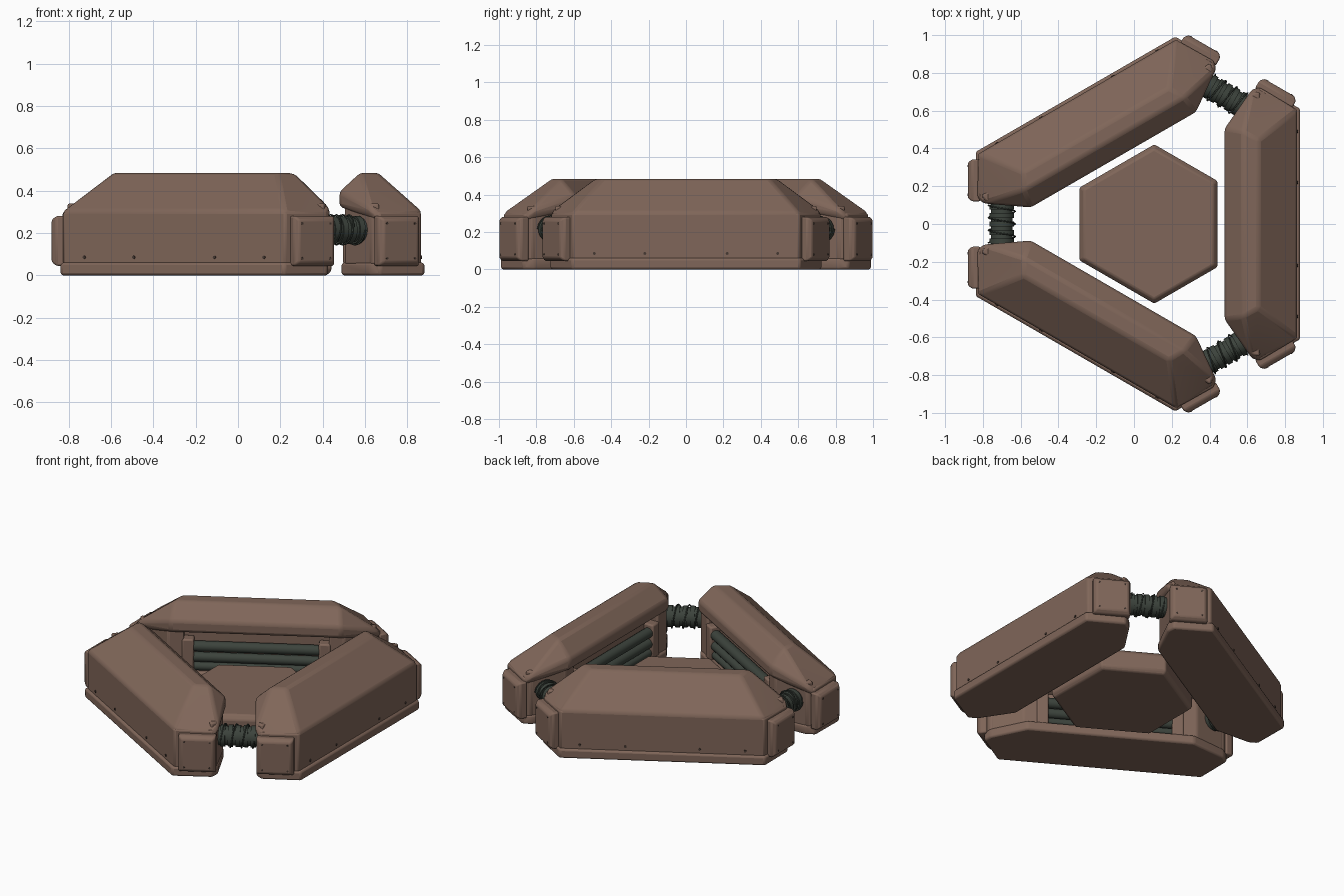
import bpy, bmesh, math
from mathutils import Matrix, Vector

if "Cube" in bpy.data.objects:
    bpy.data.objects.remove(bpy.data.objects["Cube"])

CX = 0.087  # centre of the three-fold symmetry


def material(name, rgb):
    m = bpy.data.materials.new(name)
    m.diffuse_color = (*rgb, 1)
    m.use_nodes = True
    m.node_tree.nodes["Principled BSDF"].inputs["Base Color"].default_value = m.diffuse_color
    return m


BROWN = material("brown_plating", (0.215, 0.133, 0.100))
DARK = material("dark_grey_pipe", (0.045, 0.056, 0.045))
RIVET = material("rivet_dark_brown", (0.06, 0.04, 0.032))


def spin(deg):
    return Matrix.Translation((CX, 0, 0)) @ Matrix.Rotation(math.radians(deg), 4, 'Z')


def finish(name, bm, mat, matrix, bevel=0.0, angle=30):
    me = bpy.data.meshes.new(name)
    bmesh.ops.recalc_face_normals(bm, faces=bm.faces)
    bm.to_mesh(me)
    bm.free()
    me.materials.append(mat)
    ob = bpy.data.objects.new(name, me)
    bpy.context.collection.objects.link(ob)
    ob.matrix_world = matrix
    if bevel:
        b = ob.modifiers.new("soft_edges", 'BEVEL')
        b.width, b.segments, b.limit_method = bevel, 2, 'ANGLE'
        b.angle_limit = math.radians(20)
    bpy.ops.object.select_all(action='DESELECT')
    ob.select_set(True)
    bpy.context.view_layer.objects.active = ob
    bpy.ops.object.shade_smooth_by_angle(angle=math.radians(angle))
    return ob


def hull(name, pts, mat, matrix, bevel):
    bm = bmesh.new()
    for p in pts:
        bm.verts.new(p)
    r = bmesh.ops.convex_hull(bm, input=bm.verts)
    junk = {g for g in r["geom_interior"] + r["geom_unused"] if isinstance(g, bmesh.types.BMVert)}
    bmesh.ops.delete(bm, geom=list(junk), context='VERTS')
    bmesh.ops.dissolve_limit(bm, angle_limit=math.radians(4), verts=bm.verts, edges=bm.edges)
    return finish(name, bm, mat, matrix, bevel)


def mirror(pts):
    return pts + [(x, -y, z) for x, y, z in pts]


def prism(outline, z0, z1):
    return [(x, y, z) for x, y in outline for z in (z0, z1)]


def box(x0, x1, y0, y1, z0, z1):
    return [(x, y, z) for x in (x0, x1) for y in (y0, y1) for z in (z0, z1)]


def rods(name, segs, mat, matrix, sides=16):
    # each segment: start, end, radius
    bm = bmesh.new()
    for a, b, r in segs:
        a, b = Vector(a), Vector(b)
        d = b - a
        m = Matrix.Translation((a + b) / 2) @ d.to_track_quat('Z', 'Y').to_matrix().to_4x4()
        bmesh.ops.create_cone(bm, cap_ends=True, segments=sides, radius1=r, radius2=r,
                              depth=d.length, matrix=m)
    return finish(name, bm, mat, matrix, angle=40)


# Armoured bars, one on each side of the triangle
for i, deg in enumerate((0, 120, 240)):
    M = spin(deg)
    flange = [(0.403, 0.50), (0.535, 0.70), (0.585, 0.727), (0.793, 0.61)]
    hull(f"bar_base_{i}", mirror(prism(flange, 0, 0.06)), BROWN, M, 0.012)

    # lower wall, set back on the inner side to leave a recess
    wall = [(0.475, 0.50), (0.54, 0.70), (0.58, 0.722), (0.777, 0.605)]
    hull(f"bar_wall_{i}", mirror(prism(wall, 0.05, 0.30)), BROWN, M, 0.01)

    # sloped roof overhanging the recess
    roof = [(0.777, 0.605, 0.25), (0.777, 0.60, 0.305), (0.58, 0.724, 0.25),
            (0.58, 0.722, 0.285), (0.537, 0.712, 0.29), (0.537, 0.712, 0.32),
            (0.393, 0.505, 0.325), (0.393, 0.505, 0.395),
            (0.575, 0.445, 0.484), (0.49, 0.49, 0.484)]
    hull(f"bar_roof_{i}", mirror(roof), BROWN, M, 0.018)

    for s in (-1, 1):
        # blocks that close the recess and hold the pipes
        block = [(0.418, 0.43), (0.418, 0.52), (0.54, 0.695), (0.58, 0.70), (0.56, 0.43)]
        hull(f"bar_end_block_{i}_{s}", [(x, y * s, z) for x, y, z in prism(block, 0.05, 0.34)],
             BROWN, M, 0.01)
        hull(f"pipe_bracket_{i}_{s}",
             [(x, y * s, z) for x, y, z in box(0.41, 0.48, 0.37, 0.44, 0.05, 0.27)],
             BROWN, M, 0.01)

    # pipes along the recess
    rods(f"recess_pipes_{i}", [((0.445, -0.40, z), (0.445, 0.40, z), r)
                               for z, r in ((0.215, 0.032), (0.145, 0.03), (0.085, 0.026))],
         DARK, M)

    # rivets along the outer wall
    rods(f"wall_rivets_{i}", [((0.77, y, 0.085), (0.781, y, 0.085), 0.008)
                              for y in (-0.49, -0.22, 0.22, 0.49)], RIVET, M, 8)

# Corners: end plates in pairs with a ribbed joint between
for i, deg in enumerate((60, 180, 300)):
    M = spin(deg)
    for s in (-1, 1):
        y0, y1 = sorted((s * 0.12, s * 0.342))
        plate = (box(0.90, 0.945, y0, y1, 0.045, 0.28)
                 + box(0.945, 0.967, y0 + 0.018, y1 - 0.018, 0.063, 0.262))
        hull(f"end_plate_{i}_{s}", plate, BROWN, M, 0.008)
        rods(f"plate_rivets_{i}_{s}", [((0.96, y, z), (0.969, y, z), 0.006)
                                       for y in (y0 + 0.035, y1 - 0.035) for z in (0.08, 0.245)],
             RIVET, M, 8)
    ribs = [((0.787, -0.17, 0.215), (0.787, 0.17, 0.215), 0.058)]
    ribs += [((0.787, y - 0.014, 0.215), (0.787, y + 0.014, 0.215), 0.066)
             for y in (-0.09, -0.045, 0, 0.045, 0.09)]
    rods(f"corner_joint_{i}", ribs, DARK, M, 20)

    # loose wire wound round the joint
    cu = bpy.data.curves.new(f"joint_wire_{i}", 'CURVE')
    cu.dimensions, cu.bevel_depth, cu.bevel_resolution = '3D', 0.004, 1
    sp = cu.splines.new('POLY')
    sp.points.add(48)
    for k, p in enumerate(sp.points):
        a = k / 48 * 6 * math.pi
        p.co = (0.787 + 0.071 * math.cos(a), -0.1 + 0.2 * k / 48, 0.215 + 0.071 * math.sin(a), 1)
    cu.materials.append(DARK)
    wire = bpy.data.objects.new(f"joint_wire_{i}", cu)
    bpy.context.collection.objects.link(wire)
    wire.matrix_world = M

# Six-sided centre slab with a chamfered top
corner = Vector((-0.375, 0.193, 0))
slab = []
for deg in (0, 120, 240):
    R = Matrix.Rotation(math.radians(deg), 3, 'Z')
    for s in (-1, 1):
        p = R @ Vector((corner.x, corner.y * s, 0))
        slab += [(p.x * k, p.y * k, z) for k, z in ((0.96, 0.005), (1, 0.025), (1, 0.125), (0.94, 0.152))]
hull("centre_slab", slab, BROWN, spin(0), 0.008)
